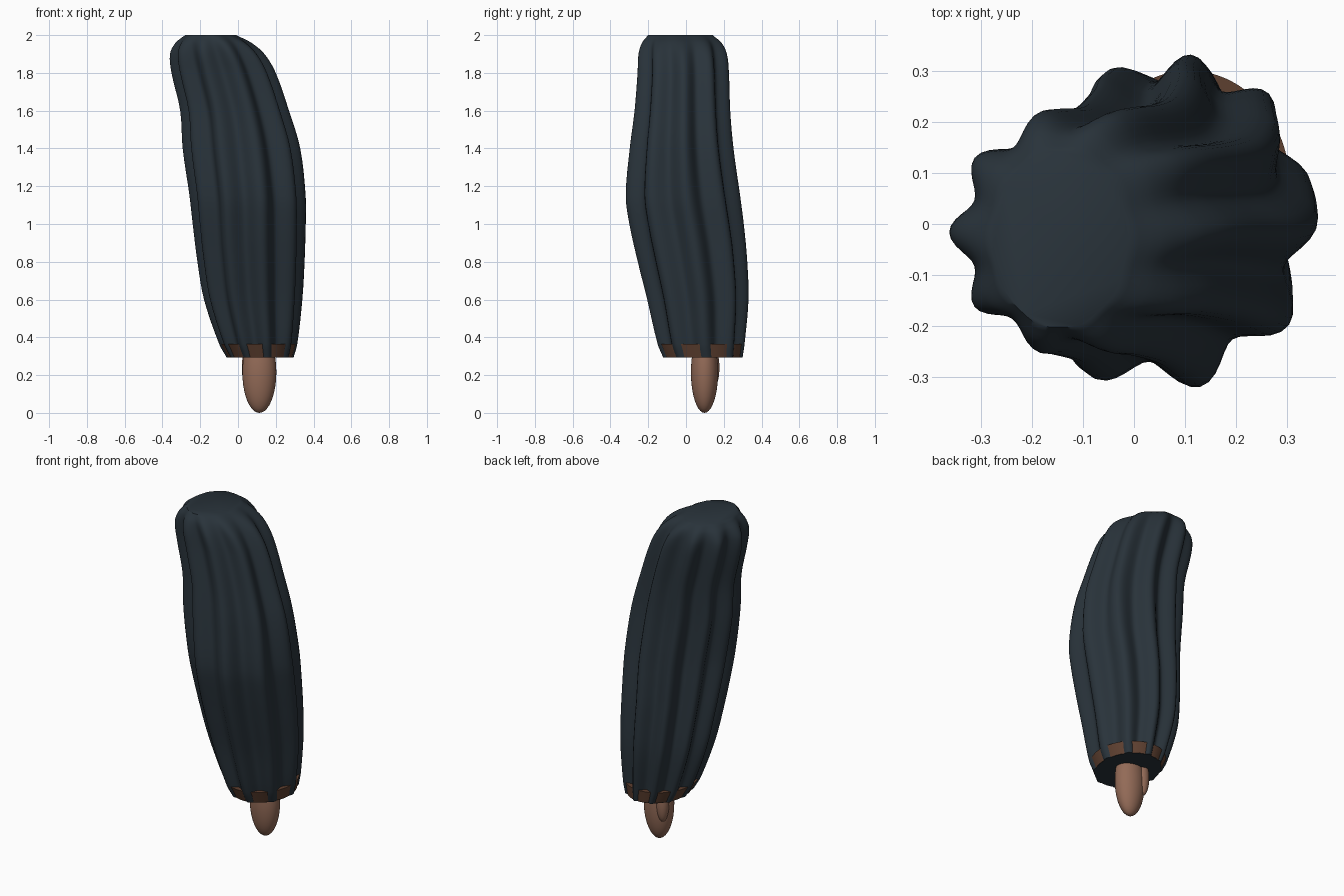
import bpy, bmesh, math

cube = bpy.data.objects.get("Cube")
if cube:
    bpy.data.objects.remove(cube, do_unlink=True)

LOBES, SEGS = 10, 120


def material(name, rgb, rough=0.8):
    m = bpy.data.materials.new(name)
    m.use_nodes = True
    m.diffuse_color = (*rgb, 1)
    bsdf = m.node_tree.nodes["Principled BSDF"]
    bsdf.inputs["Base Color"].default_value = (*rgb, 1)
    bsdf.inputs["Roughness"].default_value = rough
    return m


dark_cloth = material("dark slate cloth", (0.022, 0.033, 0.043))
brown_band = material("brown lining", (0.11, 0.05, 0.029))
skin = material("tan skin", (0.29, 0.145, 0.095))

# Sleeve outline: height, x min, x max, y min, y max, fold depth
OUTLINE = [
    (0.293, -0.06, 0.295, -0.12, 0.295, 0.17),
    (0.365, -0.10, 0.315, -0.15, 0.305, 0.18),
    (0.6, -0.18, 0.342, -0.205, 0.325, 0.19),
    (0.8, -0.215, 0.354, -0.255, 0.318, 0.19),
    (1.0, -0.24, 0.36, -0.30, 0.30, 0.19),
    (1.15, -0.257, 0.359, -0.32, 0.282, 0.19),
    (1.4, -0.293, 0.33, -0.30, 0.25, 0.19),
    (1.6, -0.306, 0.27, -0.275, 0.235, 0.18),
    (1.8, -0.352, 0.20, -0.26, 0.23, 0.17),
    (1.9, -0.36, 0.14, -0.255, 0.22, 0.15),
    (1.96, -0.33, 0.07, -0.235, 0.19, 0.09),
    (2.0, -0.28, -0.01, -0.20, 0.14, 0.02),
]


def smooth_rows(rows, steps=4):
    """Catmull-Rom interpolation between outline rows."""
    out = []
    for i in range(len(rows) - 1):
        p = [rows[max(0, min(len(rows) - 1, i + k))] for k in (-1, 0, 1, 2)]
        z_span = p[2][0] - p[1][0]
        for s in range(steps):
            t = s / steps
            row = []
            for a, b, c, d in zip(*p):
                m0 = (c - a) / (p[2][0] - p[0][0]) * z_span
                m1 = (d - b) / (p[3][0] - p[1][0]) * z_span
                h = t * t * (3 - 2 * t)
                row.append(b + (c - b) * h + m0 * t * (1 - t) ** 2
                           - m1 * t * t * (1 - t))
            out.append(row)
    return out + [rows[-1]]


def ring(bm, row, scale=1.0, folds=True):
    z, x0, x1, y0, y1, depth = row
    # Folds drift unevenly around the sleeve towards the cuff
    drift = max(0, min(1, (1.9 - z) / 1.0))
    verts = []
    for i in range(SEGS):
        a = math.tau * i / SEGS
        dip = (0.5 - 0.5 * math.cos(LOBES * a)) if folds else 0
        r = scale * (1 - depth * dip)
        b = a + drift * math.radians(2 + 4 * math.cos(a) + 8 * math.sin(a))
        verts.append(bm.verts.new((
            (x0 + x1) / 2 + r * (x1 - x0) / 2 * math.cos(b),
            (y0 + y1) / 2 + r * (y1 - y0) / 2 * math.sin(b) * 1.03, z)))
    return verts


def bridge(bm, low, high):
    for i in range(SEGS):
        j = (i + 1) % SEGS
        bm.faces.new((low[i], low[j], high[j], high[i]))


def finish(bm, name, mat):
    mesh = bpy.data.meshes.new(name)
    bmesh.ops.recalc_face_normals(bm, faces=bm.faces)
    bm.to_mesh(mesh)
    bm.free()
    obj = bpy.data.objects.new(name, mesh)
    bpy.context.collection.objects.link(obj)
    mesh.materials.append(mat)
    bpy.ops.object.select_all(action="DESELECT")
    obj.select_set(True)
    bpy.context.view_layer.objects.active = obj
    bpy.ops.object.shade_smooth_by_angle(angle=math.radians(50))


# Folded sleeve, closed at the top
bm = bmesh.new()
rings = [ring(bm, row) for row in smooth_rows(OUTLINE)]
for low, high in zip(rings, rings[1:]):
    bridge(bm, low, high)
bm.faces.new(rings[0])
bm.faces.new(rings[-1])
finish(bm, "folded_sleeve", dark_cloth)

# Lining band that shows in the valleys between the folds
bm = bmesh.new()
bands = [ring(bm, OUTLINE[0], 0.95, False), ring(bm, OUTLINE[1], 0.95, False),
         ring(bm, OUTLINE[1], 0.8, False)]
for low, high in zip(bands, bands[1:]):
    bridge(bm, low, high)
finish(bm, "lining_band", brown_band)

# Dark underside of the opening
bm = bmesh.new()
underside = bm.faces.new(ring(bm, (0.292, *OUTLINE[0][1:]), 0.95, False))
underside.normal_update()
finish(bm, "cuff_underside", dark_cloth)


# Hand and thumb
def ellipsoid(name, centre, radii):
    bm = bmesh.new()
    bmesh.ops.create_uvsphere(bm, u_segments=32, v_segments=20, radius=1)
    bmesh.ops.scale(bm, vec=radii, verts=bm.verts)
    bmesh.ops.translate(bm, vec=centre, verts=bm.verts)
    finish(bm, name, skin)


ellipsoid("hand", (0.113, 0.098, 0.215), (0.09, 0.072, 0.215))
ellipsoid("thumb", (0.056, 0.143, 0.24), (0.036, 0.034, 0.11))
